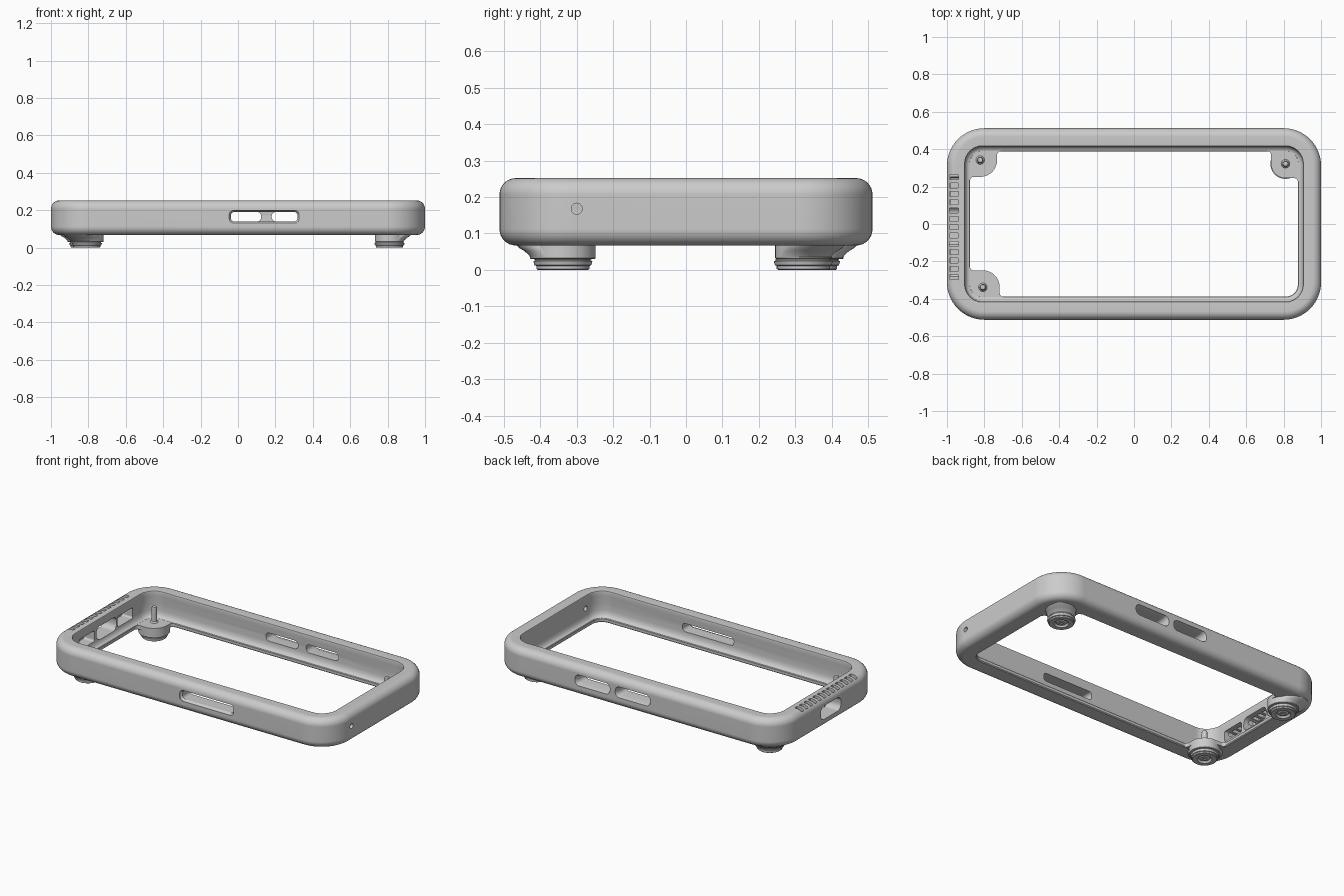
import bpy, bmesh
from math import sin, cos, pi, radians

if "Cube" in bpy.data.objects:
    bpy.data.objects.remove(bpy.data.objects["Cube"])

def finish(name, bm, cutter=False):
    bmesh.ops.recalc_face_normals(bm, faces=bm.faces)
    me = bpy.data.meshes.new(name)
    bm.to_mesh(me)
    bm.free()
    ob = bpy.data.objects.new(name, me)
    bpy.context.collection.objects.link(ob)
    ob.hide_render = cutter
    return ob

def smooth(ob, angle=30):
    bpy.ops.object.select_all(action='DESELECT')
    ob.select_set(True)
    bpy.context.view_layer.objects.active = ob
    bpy.ops.object.shade_smooth_by_angle(angle=radians(angle))
    mod = ob.modifiers.new("weighted", 'WEIGHTED_NORMAL')
    mod.keep_sharp = True

def cut(ob, cutter):
    mod = ob.modifiers.new("cut", 'BOOLEAN')
    mod.operation, mod.solver, mod.object = 'DIFFERENCE', 'EXACT', cutter
    bpy.context.view_layer.update()
    dg = bpy.context.evaluated_depsgraph_get()
    me = bpy.data.meshes.new_from_object(ob.evaluated_get(dg))
    ob.modifiers.clear()
    ob.data = me
    bpy.data.objects.remove(cutter)

def rrect(hx, hy, r, n=8):
    pts = []
    for k, (sx, sy) in enumerate([(1, 1), (-1, 1), (-1, -1), (1, -1)]):
        for i in range(n + 1):
            a = (k + i / n) * pi / 2
            pts.append((sx * (hx - r) + r * cos(a), sy * (hy - r) + r * sin(a)))
    return pts

def loft(bm, rings, loop=False):
    vs = [[bm.verts.new(p) for p in ring] for ring in rings]
    n = len(vs[0])
    for a, b in zip(vs, vs[1:] + ([vs[0]] if loop else [])):
        for i in range(n):
            j = (i + 1) % n
            bm.faces.new((a[i], a[j], b[j], b[i]))
    if not loop:
        bm.faces.new(vs[0])
        bm.faces.new(vs[-1])

def circle(cx, cy, r, z, n=48):
    return [(cx + r * cos(2 * pi * i / n), cy + r * sin(2 * pi * i / n), z) for i in range(n)]

def slot(bm, axis, along, z, sections):
    # sections: (depth, half length, half height, radius)
    rings = []
    for d, hl, hz, r in sections:
        p = rrect(hl, hz, r)
        rings.append([(along + u, d, z + v) if axis == 'y' else (d, along + u, z + v) for u, v in p])
    loft(bm, rings)

# Frame: cross-section swept round a rounded rectangle
R, Z0, Z1 = 0.045, 0.067, 0.252
prof = [(R - R * sin(a), Z0 + R - R * cos(a)) for a in [i * pi / 16 for i in range(9)]]
prof += [(R - R * cos(a), Z1 - R + R * sin(a)) for a in [i * pi / 16 for i in range(9)]]
prof += [(.088, Z1), (.094, .250), (.097, .244), (.096, .22), (.092, .17), (.093, .13),
         (.097, .112), (.104, .10), (.112, .094), (.121, .092), (.124, .088), (.124, .072), (.119, Z0)]
bm = bmesh.new()
loft(bm, [[(x, y, z) for x, y in rrect(1 - d, .512 - d, .2 - 1.1 * d, 14)] for d, z in prof], True)
frame = finish("frame", bm)

# Side openings: one long front slot, two back slots, port, inner pockets, pin hole
bm = bmesh.new()
slot(bm, 'y', .14, .165, [(-.56, .187, .034, .024), (-.507, .187, .034, .024),
                          (-.495, .178, .026, .02), (-.37, .178, .026, .02)])
for x in (.012, .292):
    slot(bm, 'y', x, .165, [(.56, .122, .034, .03), (.508, .122, .034, .03),
                            (.485, .112, .026, .024), (.37, .112, .026, .024)])
slot(bm, 'x', -.01, .16, [(-1.05, .10, .042, .035), (-.86, .10, .042, .035)])
for y in (.175, -.205):
    slot(bm, 'x', y, .16, [(-.98, .075, .034, .012), (-.86, .075, .034, .012)])
slot(bm, 'x', -.3, .168, [(1.05, .015, .015, .0149), (.86, .015, .015, .0149)])
cut(frame, finish("opening_cutter", bm, True))

# Row of vents in the left rim
bm = bmesh.new()
for i in range(13):
    y = .25 - i * .0445
    loft(bm, [[(-.962 + u, y + v, z) for u, v in rrect(.024, .0125, .004, 2)] for z in (.18, .3)])
cut(frame, finish("vent_cutter", bm, True))
smooth(frame)

# Corner lugs with feet, posts and screws
def corner(tag, cx, cy, r):
    sx, sy = (1 if cx > 0 else -1), (1 if cy > 0 else -1)
    ax, ay, f = abs(cx), abs(cy), .018
    # plate, with concave blends into the frame lip
    arc = [i * pi / 16 for i in range(9)]
    p = [(.9, .42), (.9, ay - r - f)]
    p += [(.876 - f + f * cos(a), ay - r - f + f * sin(a)) for a in arc]
    p += [(ax - r * sin(a), ay - r * cos(a)) for a in arc]
    p += [(ax - r - f + f * cos(a), .388 - f + f * sin(a)) for a in arc]
    p += [(ax - r - f, .42)]
    bm = bmesh.new()
    loft(bm, [[(sx * x, sy * y, z) for x, y in p] for z in (.0675, .0915)])
    smooth(finish(tag + "_lug", bm))
    # flare that blends the foot into the outer corner
    bm = bmesh.new()
    o = .03
    loft(bm, [circle(cx + sx * o * t, cy + sy * o * t, r + .01 * t, z)
              for t, z in ((0, .036), (.12, .042), (.4, .052), (.75, .06), (1, .07), (1, .08))])
    smooth(finish(tag + "_flare", bm))
    # stepped round foot with recessed underside
    bm = bmesh.new()
    loft(bm, [circle(cx, cy, q, z) for q, z in
              ((.036, .014), (.04, .003), (.043, 0), (.069, 0), (.073, .003), (.073, .011),
               (.078, .013), (.081, .024), (.076, .026), (.076, .029), (r - .002, .03), (r, .032), (r, .0905))])
    smooth(finish(tag + "_foot", bm))
    # alignment post
    bm = bmesh.new()
    loft(bm, [circle(cx, cy, q, z, 24) for q, z in
              ((.024, .089), (.022, .094), (.017, .099), (.016, .18), (.013, .187), (.007, .19))])
    smooth(finish(tag + "_post", bm))
    # cross-head screw
    bm = bmesh.new()
    loft(bm, [circle(cx, cy, q, z, 32) for q, z in ((.02, .003), (.028, .005), (.032, .009), (.032, .02))])
    screw = finish(tag + "_screw", bm)
    w, l = .004, .02
    cross = [(l, -w), (l, w), (w, w), (w, l), (-w, l), (-w, w),
             (-l, w), (-l, -w), (-w, -w), (-w, -l), (w, -l), (w, -w)]
    bm = bmesh.new()
    loft(bm, [[(cx + x, cy + y, z) for x, y in cross] for z in (-.01, .011)])
    cut(screw, finish("cross_cutter", bm, True))
    smooth(screw)

corner("back_left", -.822, .342, .09)
corner("back_right", .81, .322, .077)
corner("front_left", -.808, -.338, .09)
